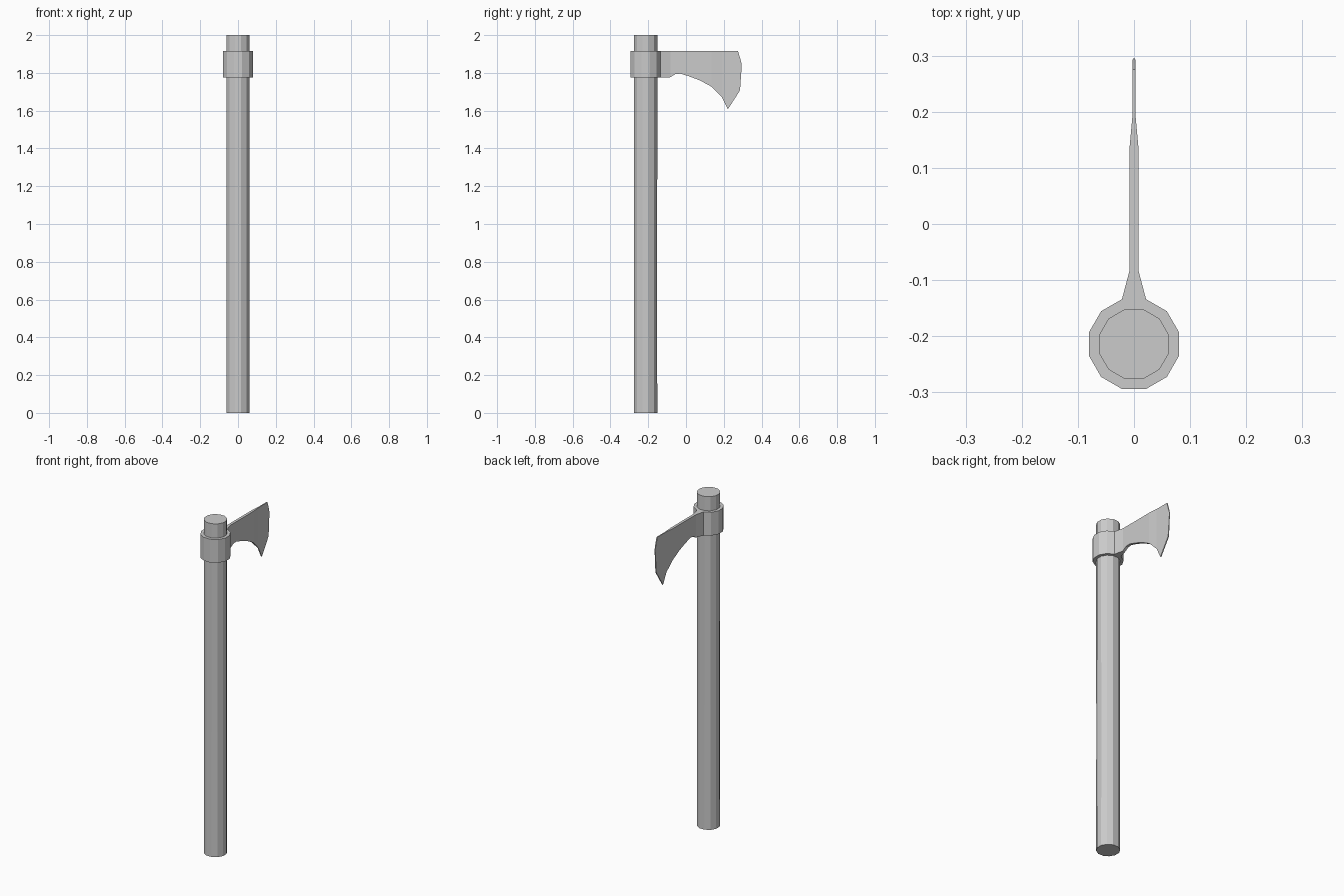
import bpy, bmesh, math

if "Cube" in bpy.data.objects:
    bpy.data.objects.remove(bpy.data.objects["Cube"])

AXIS_Y = -0.214
SIDES = 12


def ring(bm, apothem, z):
    """Twelve-sided ring with a flat side facing +y."""
    r = apothem / math.cos(math.pi / SIDES)
    angles = [math.radians(75 + 360 / SIDES * i) for i in range(SIDES)]
    return [bm.verts.new((r * math.cos(a), AXIS_Y + r * math.sin(a), z)) for a in angles]


def bridge(bm, a, b, skip=()):
    n = len(a)
    for i in range(n):
        if i not in skip:
            bm.faces.new((a[i], a[(i + 1) % n], b[(i + 1) % n], b[i]))


def finish(bm, name):
    bmesh.ops.remove_doubles(bm, verts=bm.verts, dist=0.0001)
    bmesh.ops.recalc_face_normals(bm, faces=bm.faces)
    mesh = bpy.data.meshes.new(name)
    bm.to_mesh(mesh)
    bm.free()
    obj = bpy.data.objects.new(name, mesh)
    bpy.context.collection.objects.link(obj)
    return obj


# Handle: long shaft with two loops
bm = bmesh.new()
rings = [ring(bm, r, z) for r, z in ((0.062, 0), (0.061, 0.75), (0.062, 1.36), (0.062, 2))]
for lo, hi in zip(rings, rings[1:]):
    bridge(bm, lo, hi)
bm.faces.new(rings[0])
bm.faces.new(rings[-1])
finish(bm, "handle")

# Axe head: socket collar, open on its +y side where the neck grows out
TOP, BASE = 1.915, 1.775
bm = bmesh.new()
in_lo, out_lo = ring(bm, 0.062, BASE), ring(bm, 0.08, BASE)
out_hi, in_hi = ring(bm, 0.08, TOP), ring(bm, 0.062, TOP)
bridge(bm, in_lo, out_lo)
bridge(bm, out_lo, out_hi, skip=(0,))
bridge(bm, out_hi, in_hi)
bridge(bm, in_hi, in_lo)

# Neck and bearded blade: sections of (y, top z, bottom z, half thickness)
half_side = 0.08 * math.tan(math.pi / SIDES)
sections = [
    (AXIS_Y + 0.08, TOP, BASE, half_side),
    (-0.083, TOP, 1.777, 0.008),
    (-0.057, TOP, 1.793, 0.008),
    (-0.030, TOP, 1.796, 0.008),
    (0.016, TOP, 1.782, 0.008),
    (0.074, TOP, 1.760, 0.008),
    (0.135, TOP, 1.727, 0.008),
    (0.190, TOP, 1.672, 0.003),
    (0.222, TOP, 1.608, 0.003),
    (0.275, TOP, 1.690, 0.003),
    (0.286, 1.880, 1.708, 0.003),
    (0.295, 1.847, 1.840, 0.002),
]
loops = [[bm.verts.new(p) for p in ((-w, y, b), (w, y, b), (w, y, t), (-w, y, t))]
         for y, t, b, w in sections]
for a, b in zip(loops, loops[1:]):
    bridge(bm, a, b)
bm.faces.new(loops[-1])
finish(bm, "axe_head")
